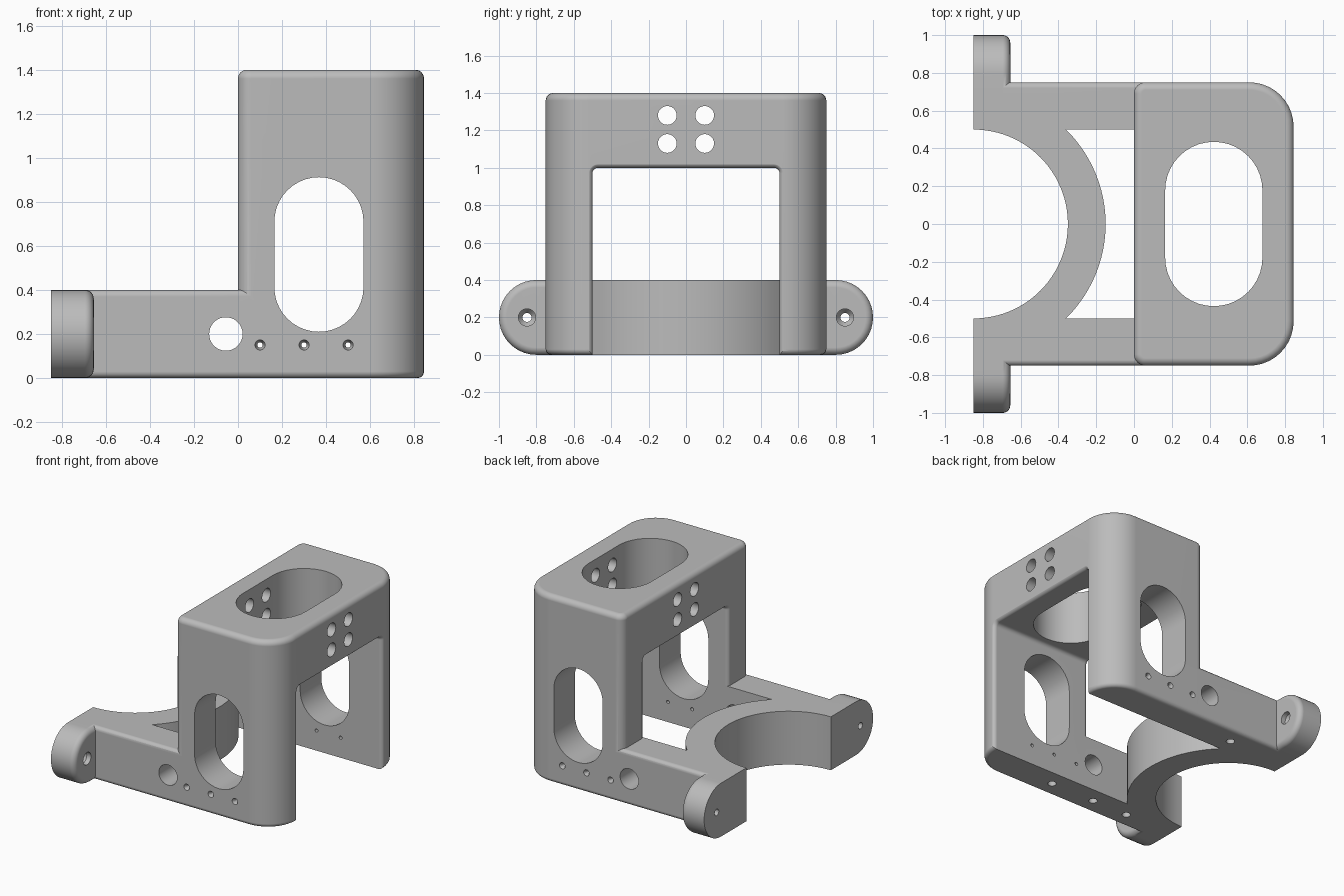
import bpy, bmesh, math
from mathutils import Vector

N = 10  # segments per quarter round

cube = bpy.data.objects.get("Cube")
if cube:
    bpy.data.objects.remove(cube, do_unlink=True)

grey = bpy.data.materials.new("machined grey")
grey.use_nodes = True
GREY = (0.5, 0.5, 0.5, 1)
grey.diffuse_color = GREY
grey.node_tree.nodes["Principled BSDF"].inputs["Base Color"].default_value = GREY


def loft(name, axis, rings):
    """Solid through (w, outline) rings stacked along an axis."""
    place = {"x": lambda u, v, w: (w, u, v),
             "y": lambda u, v, w: (u, w, v),
             "z": lambda u, v, w: (u, v, w)}[axis]
    bm = bmesh.new()
    loops = [[bm.verts.new(place(p[0], p[1], w)) for p in pts] for w, pts in rings]
    for a, b in zip(loops, loops[1:]):
        for i in range(len(a)):
            j = (i + 1) % len(a)
            bm.faces.new((a[i], a[j], b[j], b[i]))
    bm.faces.new(loops[0])
    bm.faces.new(loops[-1])
    bmesh.ops.recalc_face_normals(bm, faces=bm.faces)
    mesh = bpy.data.meshes.new(name)
    bm.to_mesh(mesh)
    bm.free()
    mesh.materials.append(grey)
    obj = bpy.data.objects.new(name, mesh)
    bpy.context.collection.objects.link(obj)
    return obj


def rounded(corners, inset=0):
    """Outline of a right-angled shape with a radius (u, v, r) per corner."""
    pts = []
    for i, (u, v, r) in enumerate(corners):
        p = Vector((u, v))
        d1 = (Vector(corners[i - 1][:2]) - p).normalized()
        d2 = (Vector(corners[(i + 1) % len(corners)][:2]) - p).normalized()
        p += inset * (d1 + d2)
        if r == 0:
            pts.append(p)
            continue
        r -= inset
        c = p + r * (d1 + d2)
        for k in range(N + 1):
            t = math.pi / 2 * k / N
            q = c - r * (d2 * math.cos(t) + d1 * math.sin(t))
            if not pts or (q - pts[-1]).length > 1e-5:
                pts.append(q)
    if (pts[0] - pts[-1]).length < 1e-5:
        pts.pop()
    return pts


def block(name, axis, corners, lo, hi, f_lo=0, f_hi=0, sign=1):
    """Extruded outline with filleted (sign 1) or flared (sign -1) ends."""
    def end(f):
        if f == 0:
            return [(0, 0)]
        ts = [math.pi / 2 * k / N for k in range(N + 1)]
        return [(f * (1 - math.sin(t)), sign * f * (1 - math.cos(t))) for t in ts]
    levels = [(lo + d, i) for d, i in reversed(end(f_lo))]
    levels += [(hi - d, i) for d, i in end(f_hi)]
    return loft(name, axis, [(w, rounded(corners, i)) for w, i in levels])


def rect(u0, u1, v0, v1, r):
    return [(u0, v0, r), (u1, v0, r), (u1, v1, r), (u0, v1, r)]


def arc(r, a0, a1, n, cu=0, cv=0):
    return [(cu + r * math.cos(a0 + (a1 - a0) * k / n),
             cv + r * math.sin(a0 + (a1 - a0) * k / n)) for k in range(n + 1)]


def hole(axis, u, v, stations):
    """Round cutter with a radius at each station (w, r)."""
    return loft("hole_cutter", axis,
                [(w, arc(r, 0, math.tau, 36, u, v)[:-1]) for w, r in stations])


def combine(target, other, operation):
    mod = target.modifiers.new("combine", "BOOLEAN")
    mod.operation = operation
    mod.solver = "EXACT"
    mod.object = other
    bpy.context.view_layer.objects.active = target
    bpy.ops.object.modifier_apply(modifier=mod.name)
    bpy.data.objects.remove(other, do_unlink=True)


# Upright housing, with a large radius on its outer corners
W, TOP = 0.845, 1.4
bracket = block("bracket", "z", [(0, -0.75, 0.06), (W, -0.75, 0.235),
                                 (W, 0.75, 0.235), (0, 0.75, 0.06)],
                0, TOP, 0.03, 0.04)

# Wide opening between the legs, with softened rims
opening = [(-0.5, -0.2, 0), (0.5, -0.2, 0), (0.5, 1, 0.03), (-0.5, 1, 0.03)]
combine(bracket, block("opening_cutter", "x", opening, -0.002, W + 0.002,
                       0.03, 0.03, -1), "DIFFERENCE")

# Side arms and rounded mounting ears
for s in (-1, 1):
    arm = [(s * 0.5, 0, 0), (s * 0.75, 0, 0.03), (s * 0.75, 0.4, 0.03), (s * 0.5, 0.4, 0)]
    combine(bracket, block("arm", "x", arm, -0.85, 0.3), "UNION")
    ear = [(s * 0.6, 0, 0), (s, 0, 0.2), (s, 0.4, 0.2), (s * 0.6, 0.4, 0)]
    combine(bracket, block("ear", "x", ear, -0.85, -0.655, 0, 0.04), "UNION")

# Half-ring cradle between the arms
q = math.pi / 2
cradle = arc(0.7, -q, q, 48, -0.85) + arc(0.5, q, -q, 48, -0.85)
combine(bracket, loft("cradle", "z", [(0, cradle), (0.4, cradle)]), "UNION")

# Long slots through the roof and through both legs
cutters = [
    block("roof_slot", "z", rect(0.165, 0.68, -0.435, 0.435, 0.2575), 0.9, 1.5),
    block("leg_slot", "y", rect(0.165, 0.57, 0.21, 0.912, 0.2025), -0.9, 0.9),
    hole("y", -0.055, 0.2, [(-0.9, 0.076), (0.9, 0.076)]),
]

# Cable holes through the front and back of the roof
for y in (-0.1, 0.1):
    for z in (1.13, 1.28):
        cutters.append(hole("x", y, z, [(-0.1, 0.05), (1, 0.05)]))

# Small countersunk screw holes in the legs
for x in (0.1, 0.3, 0.5):
    cutters.append(hole("y", x, 0.15, [(-0.77, 0.023), (-0.745, 0.023), (-0.725, 0.012),
                                       (0.725, 0.012), (0.745, 0.023), (0.77, 0.023)]))

# Countersunk ear holes
for y in (-0.85, 0.85):
    cutters.append(hole("x", y, 0.2, [(-0.9, 0.024), (-0.72, 0.024),
                                      (-0.69, 0.046), (-0.6, 0.046)]))

# Blind holes in the underside
for x, y in ((0.22, -0.62), (-0.15, -0.62), (-0.45, -0.62), (-0.35, 0.62)):
    cutters.append(hole("z", x, y, [(-0.1, 0.03), (0.08, 0.03)]))

for cutter in cutters:
    combine(bracket, cutter, "DIFFERENCE")

# Smooth rounds, crisp edges
bpy.ops.object.select_all(action="DESELECT")
bracket.select_set(True)
bpy.context.view_layer.objects.active = bracket
bpy.ops.object.shade_smooth_by_angle(angle=math.radians(30))
weighted = bracket.modifiers.new("weighted_normals", "WEIGHTED_NORMAL")
weighted.keep_sharp = True
